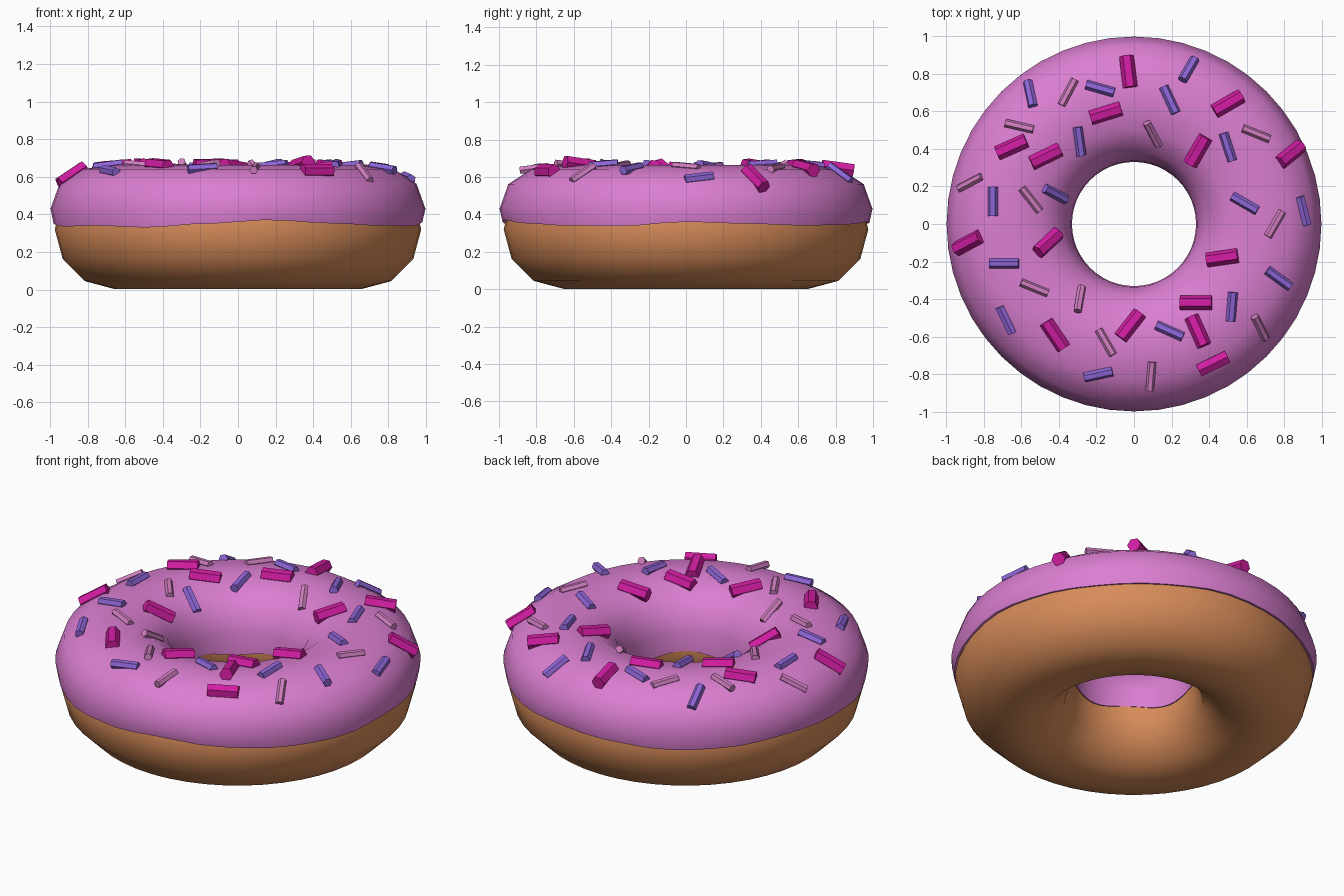
import bpy, bmesh, math
from mathutils import Vector, Matrix
from mathutils.bvhtree import BVHTree

if "Cube" in bpy.data.objects:
    bpy.data.objects.remove(bpy.data.objects["Cube"])

SEG = 48


def material(name, rgb):
    m = bpy.data.materials.new(name)
    m.diffuse_color = (*rgb, 1)
    m.use_nodes = True
    m.node_tree.nodes["Principled BSDF"].inputs["Base Color"].default_value = m.diffuse_color
    return m


def make_object(name, bm, mat, smooth):
    bmesh.ops.recalc_face_normals(bm, faces=bm.faces)
    mesh = bpy.data.meshes.new(name)
    bm.to_mesh(mesh)
    bm.free()
    mesh.materials.append(mat)
    for p in mesh.polygons:
        p.use_smooth = smooth
    ob = bpy.data.objects.new(name, mesh)
    bpy.context.collection.objects.link(ob)
    return ob


def revolve(profile_at):
    """Closed ring whose (r, z) cross-section may vary with the angle."""
    bm = bmesh.new()
    rings = []
    for i in range(SEG):
        a = 2 * math.pi * i / SEG
        rings.append([bm.verts.new((r * math.cos(a), r * math.sin(a), z))
                      for r, z in profile_at(a)])
    n = len(rings[0])
    for i in range(SEG):
        p, q = rings[i], rings[(i + 1) % SEG]
        for j in range(n):
            k = (j + 1) % n
            bm.faces.new((p[j], q[j], q[k], p[k]))
    bmesh.ops.recalc_face_normals(bm, faces=bm.faces)
    return bm


dough_mat = material("baked_dough", (0.68, 0.26, 0.10))
icing_mat = material("pink_icing", (0.71, 0.21, 0.64))
magenta = material("magenta_sugar", (0.64, 0.012, 0.36))
violet = material("violet_sugar", (0.27, 0.13, 0.68))
pale = material("pale_pink_sugar", (0.64, 0.21, 0.53))

# Dough ring
def dough_profile(a):
    return [(0.655 + 0.32 * math.cos(t), 0.32 + 0.318 * math.sin(t))
            for t in (j * math.pi / 6 for j in range(12))]


make_object("dough", revolve(dough_profile), dough_mat, True)

# Icing with a wavy lower edge: edge height every 20 degrees
EDGE = [.36, .35, .34, .345, .36, .35, .335, .34, .355, .35, .335, .34,
        .33, .35, .37, .352, .34, .338]


def edge_height(a):
    u = math.degrees(a) / 20
    i = int(u)
    f = (1 - math.cos((u - i) * math.pi)) / 2
    return EDGE[i % 18] * (1 - f) + EDGE[(i + 1) % 18] * f


def icing_profile(a):
    z = edge_height(a)
    zi = 0.31 + 0.012 * math.sin(5 * a)
    return [(0.955, z + 0.005), (0.981, z), (0.997, 0.43), (0.95, 0.562),
            (0.83, 0.64), (0.665, 0.663), (0.50, 0.64), (0.385, 0.562),
            (0.336, 0.43), (0.33, zi), (0.35, zi + 0.005),
            (0.39, 0.45), (0.655, 0.60), (0.92, 0.45)]


icing_bm = revolve(icing_profile)
surface = BVHTree.FromBMesh(icing_bm)
icing = make_object("icing", icing_bm, icing_mat, True)
bpy.context.view_layer.objects.active = icing
icing.select_set(True)
bpy.ops.object.shade_smooth_by_angle(angle=math.radians(60))


# Sprinkles: (x, y, heading in degrees), laid on the icing surface
def sprinkles(name, spots, radius, length, mat):
    bm = bmesh.new()
    for x, y, deg in spots:
        hit, n, _, _ = surface.ray_cast(Vector((x, y, 2)), Vector((0, 0, -1)))
        d = Vector((math.cos(math.radians(deg)), math.sin(math.radians(deg)), 0))
        d.z = -(d.x * n.x + d.y * n.y) / n.z
        d.normalize()
        side = n.cross(d)
        rot = Matrix((side, n, d)).transposed().to_4x4()
        bmesh.ops.create_cone(bm, cap_ends=True, segments=6, radius1=radius,
                              radius2=radius, depth=length,
                              matrix=Matrix.Translation(hit + n * 0.004) @ rot
                              @ Matrix.Rotation(math.radians(30), 4, 'Z'))
    make_object(name, bm, mat, False)


sprinkles("magenta_sprinkles", [
    (-.03, .81, 97), (-.15, .59, 17), (-.65, .41, 24), (-.47, .36, 26),
    (.50, .64, 30), (.34, .39, 60), (.83, .37, 39), (-.88, -.10, 28),
    (-.46, -.10, 43), (.47, -.18, 8), (.33, -.42, 0), (.34, -.57, -66),
    (-.02, -.54, 52), (-.42, -.59, -56), (.42, -.74, 26)], 0.039, 0.17, magenta)

sprinkles("violet_sprinkles", [
    (.29, .82, 60), (-.18, .72, -16), (-.55, .69, -78), (.19, .66, -65),
    (-.29, .44, -82), (.50, .41, -72), (-.42, .16, -28), (-.75, .12, 90),
    (.59, .11, -30), (.90, .07, -76), (-.69, -.21, 0), (.77, -.29, -36),
    (-.68, -.51, -64), (.52, -.44, 85), (.19, -.57, -24),
    (-.19, -.80, 12)], 0.026, 0.155, violet)

sprinkles("pale_sprinkles", [
    (-.35, .70, 62), (-.61, .52, -13), (.10, .48, -62), (.65, .48, -22),
    (-.87, .22, 28), (-.55, .13, -52), (.75, .00, 60), (-.53, -.34, -22),
    (-.29, -.40, 80), (-.15, -.63, -60), (.67, -.55, -63),
    (.09, -.81, 85)], 0.022, 0.155, pale)
